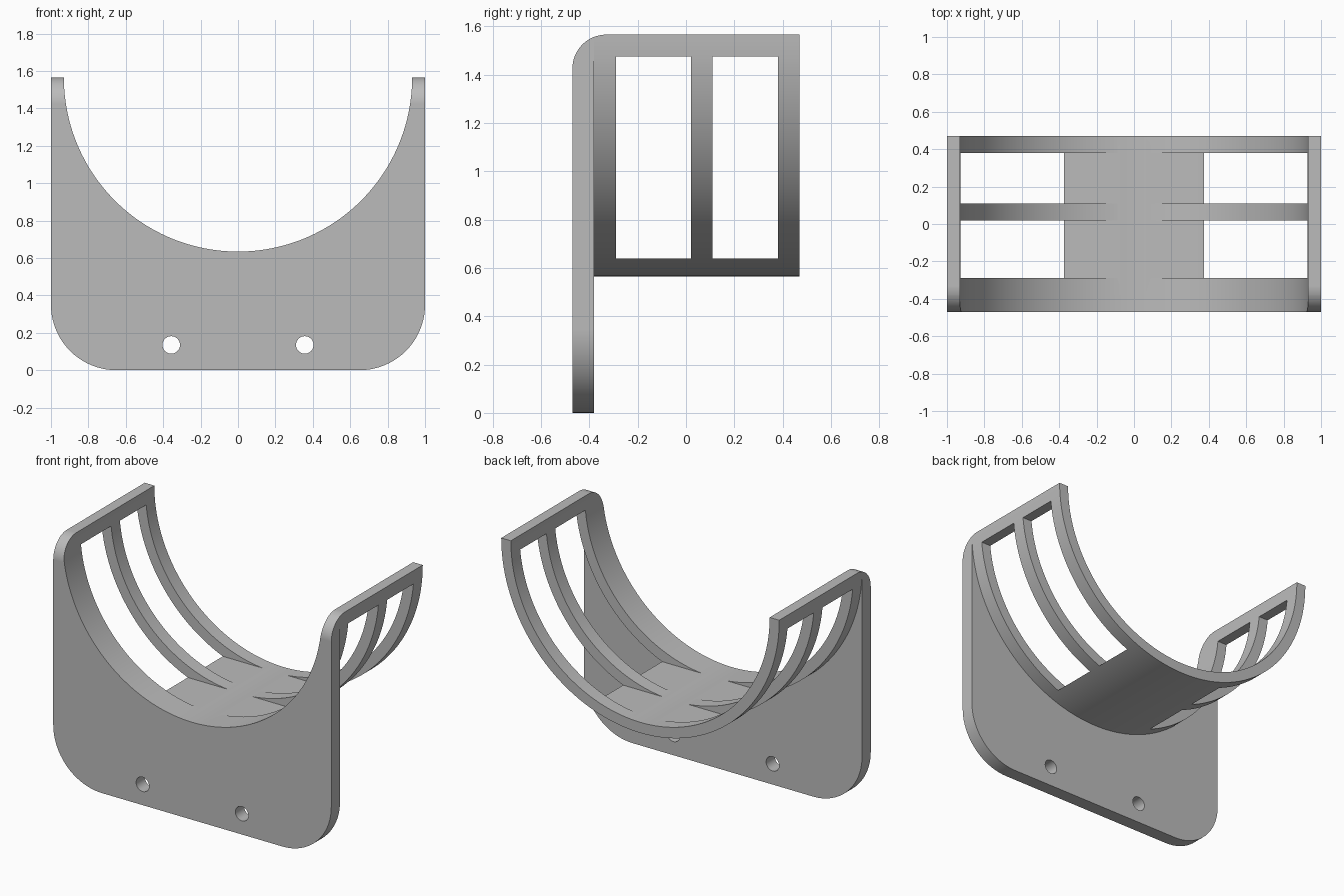
import bpy, bmesh
from math import sin, cos, pi, radians
from mathutils import Vector

cube = bpy.data.objects.get("Cube")
if cube:
    bpy.data.objects.remove(cube, do_unlink=True)

TOP = 1.565             # height of the rim and of the arc centre
R_IN, R_OUT = 0.931, 1.0
FRONT, SEAM, BACK = -0.47, -0.38, 0.47
BAR = 0.09              # width of every bar

grey = bpy.data.materials.new("plain grey")
grey.use_nodes = True
colour = (0.5, 0.5, 0.5, 1)
grey.diffuse_color = colour
grey.node_tree.nodes["Principled BSDF"].inputs["Base Color"].default_value = colour


def arc(cx, cz, r, a0, a1, n):
    """Points on an arc, angles in degrees."""
    steps = [radians(a0 + (a1 - a0) * i / n) for i in range(n + 1)]
    return [(cx + r * cos(a), cz + r * sin(a)) for a in steps]


def prism(name, profile, start, end, axis="Y"):
    """Extrude a closed profile along Y (profile in XZ) or X (profile in YZ)."""
    bm = bmesh.new()
    if axis == "Y":
        verts = [bm.verts.new((a, start, b)) for a, b in profile]
        move = Vector((0, end - start, 0))
    else:
        verts = [bm.verts.new((start, a, b)) for a, b in profile]
        move = Vector((end - start, 0, 0))
    face = bm.faces.new(verts)
    ext = bmesh.ops.extrude_face_region(bm, geom=[face], use_keep_orig=True)
    new = [v for v in ext["geom"] if isinstance(v, bmesh.types.BMVert)]
    bmesh.ops.translate(bm, verts=new, vec=move)
    bmesh.ops.recalc_face_normals(bm, faces=bm.faces)
    mesh = bpy.data.meshes.new(name)
    bm.to_mesh(mesh)
    bm.free()
    obj = bpy.data.objects.new(name, mesh)
    bpy.context.collection.objects.link(obj)
    mesh.materials.append(grey)
    return obj


def cut(obj, cutters):
    """Subtract each cutter, bake the result and discard the cutters."""
    for c in cutters:
        c.hide_render = True
        mod = obj.modifiers.new("cut", "BOOLEAN")
        mod.operation, mod.solver, mod.object = "DIFFERENCE", "EXACT", c
    graph = bpy.context.evaluated_depsgraph_get()
    baked = bpy.data.meshes.new_from_object(obj.evaluated_get(graph))
    obj.modifiers.clear()
    obj.data = baked
    baked.materials.clear()
    baked.materials.append(grey)
    for c in cutters:
        bpy.data.objects.remove(c, do_unlink=True)


def rectangle(a0, a1, b0, b1):
    return [(a0, b0), (a1, b0), (a1, b1), (a0, b1)]


def rim_corner():
    """Cutter that rounds the front top corners of the rim."""
    r = 0.14
    curve = arc(FRONT + r, TOP - r, r, 90, 180, 16)
    outside = [(FRONT - 0.1, TOP - r), (FRONT - 0.1, TOP + 0.1), (FRONT + r, TOP + 0.1)]
    return prism("corner_cutter", curve + outside, -1.2, 1.2, "X")


# Front plate: rounded lower corners, half-round mouth
corner = 0.35
outline = (arc(-1 + corner, corner, corner, 180, 270, 20)
           + arc(1 - corner, corner, corner, 270, 360, 20)
           + [(1, TOP)]
           + arc(0, TOP, R_IN, 0, -180, 96)
           + [(-1, TOP)])
plate = prism("front_plate", outline, FRONT, SEAM)
holes = [prism("hole_cutter", arc(s * 0.357, 0.135, 0.047, 0, 345, 23),
               FRONT - 0.1, SEAM + 0.1) for s in (-1, 1)]
cut(plate, holes + [rim_corner()])

# Cradle: half ring with two windows cut straight through from side to side
ring = arc(0, TOP, R_OUT, 180, 360, 96) + arc(0, TOP, R_IN, 0, -180, 96)
cradle = prism("cradle", ring, SEAM, BACK)
windows = [prism("window_cutter", rectangle(y0, y1, 0.638, TOP - BAR), -1.2, 1.2, "X")
           for y0, y1 in ((SEAM + BAR, 0.02), (0.02 + BAR, BACK - BAR))]
cut(cradle, windows + [rim_corner()])

# Smooth curves, crisp edges
for obj in (plate, cradle):
    obj.data.shade_smooth()
    obj.data.set_sharp_from_angle(angle=radians(30))
    weighted = obj.modifiers.new("weighted normals", "WEIGHTED_NORMAL")
    weighted.keep_sharp = True
